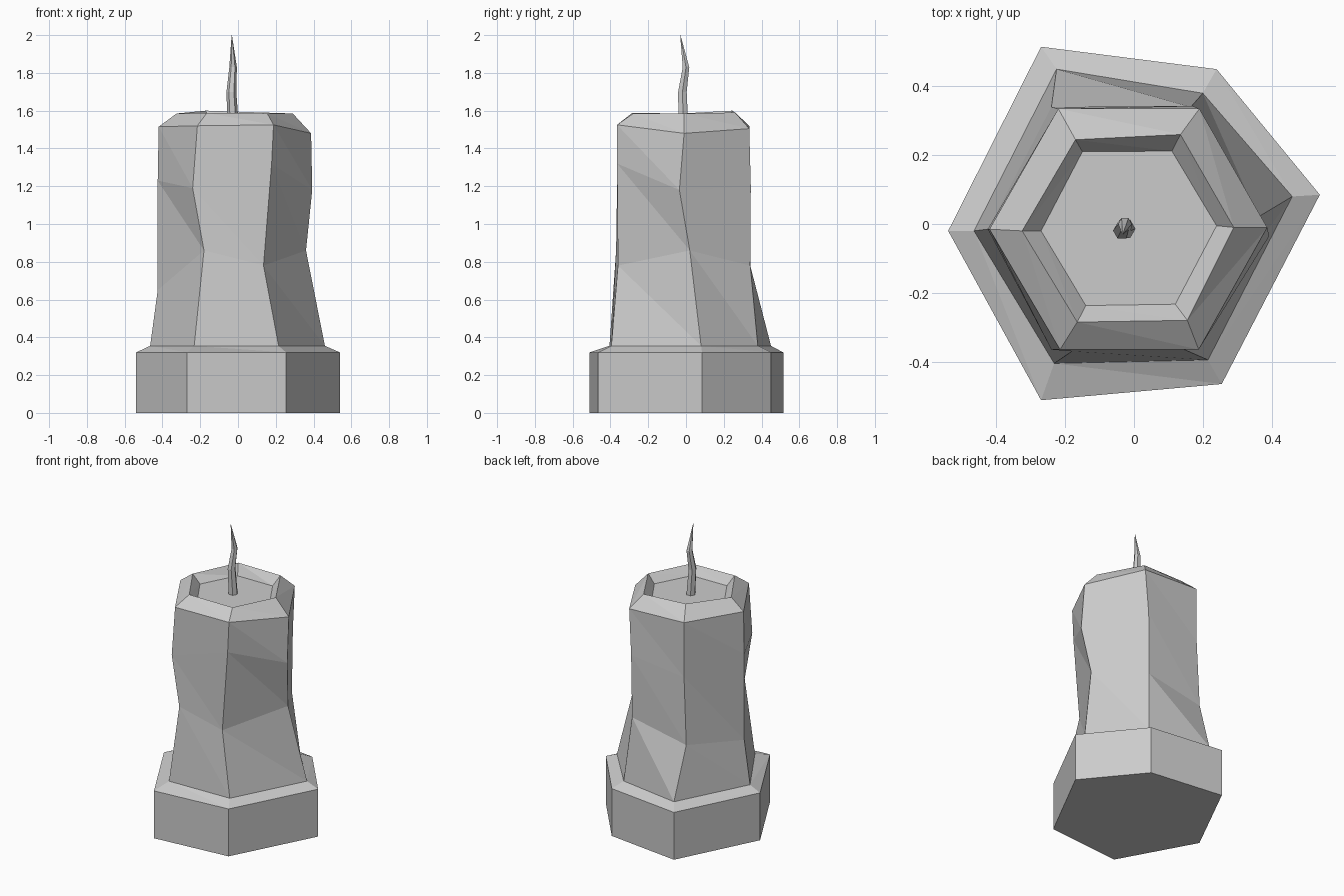
import bpy, bmesh
from math import cos, sin, tau

if "Cube" in bpy.data.objects:
    bpy.data.objects.remove(bpy.data.objects["Cube"])


def loft(name, rings, cap_bottom, cap_top):
    """Join rings of equal point count with flat triangles."""
    bm = bmesh.new()
    vs = [[bm.verts.new(p) for p in ring] for ring in rings]
    n = len(vs[0])
    for lo, hi in zip(vs, vs[1:]):
        for i in range(n):
            j = (i + 1) % n
            bm.faces.new((lo[i], lo[j], hi[i]))
            bm.faces.new((lo[j], hi[j], hi[i]))
    if cap_bottom:
        bm.faces.new(vs[0][::-1])
    if cap_top:
        bm.faces.new(vs[-1])
    mesh = bpy.data.meshes.new(name)
    bm.to_mesh(mesh)
    bm.free()
    obj = bpy.data.objects.new(name, mesh)
    bpy.context.collection.objects.link(obj)
    return obj


def level(points, z):
    return [(x, y, z) for x, y in points]


# Corners run counter-clockwise from the left one
foot = [(-.54, -.02), (-.27, -.512), (.255, -.465), (.54, .085), (.24, .45), (-.27, .515)]
step = [(-.465, -.02), (-.232, -.405), (.215, -.395), (.46, .08), (.2, .38), (-.225, .45)]

# Wide uneven foot with a chamfered ledge
loft("candle_foot", [level(foot, 0), level(foot, .32), level(step, .355)], True, False)

# Irregular waisted wax body, rounded rim and sunken top
waist = [(-.425, -.015, .65), (-.18, -.37, .86), (.135, -.36, .78),
         (.36, .02, .86), (.165, .34, .78), (-.24, .34, .70)]
chest = [(-.425, -.015, 1.23), (-.24, -.365, 1.19), (.178, -.365, 1.32),
         (.393, -.035, 1.18), (.17, .343, 1.2), (-.22, .335, 1.15)]
shoulder = [(-.42, -.015, 1.515), (-.215, -.365, 1.52), (.188, -.365, 1.525),
            (.387, -.01, 1.48), (.19, .335, 1.505), (-.22, .335, 1.52)]
rim = [(-.325, -.02, 1.585), (-.165, -.285, 1.588), (.155, -.28, 1.585),
       (.29, -.01, 1.585), (.135, .26, 1.59), (-.17, .245, 1.6)]
pool = [(-.27, -.02), (-.14, -.237), (.12, -.233), (.24, -.005), (.11, .212), (-.15, .21)]
loft("wax_body", [level(step, .355), waist, chest, shoulder, rim, level(pool, 1.53)],
     False, True)

# Thin crooked wick: centre x, centre y, height, radius
wick = [(-.026, -.014, 1.525, .03), (-.035, -.019, 1.7, .026),
        (-.026, 0, 1.83, .02), (-.033, -.03, 2, .001)]
loft("wick", [[(x + r * cos(tau * i / 6), y + r * sin(tau * i / 6), z) for i in range(6)]
              for x, y, z, r in wick], True, True)
